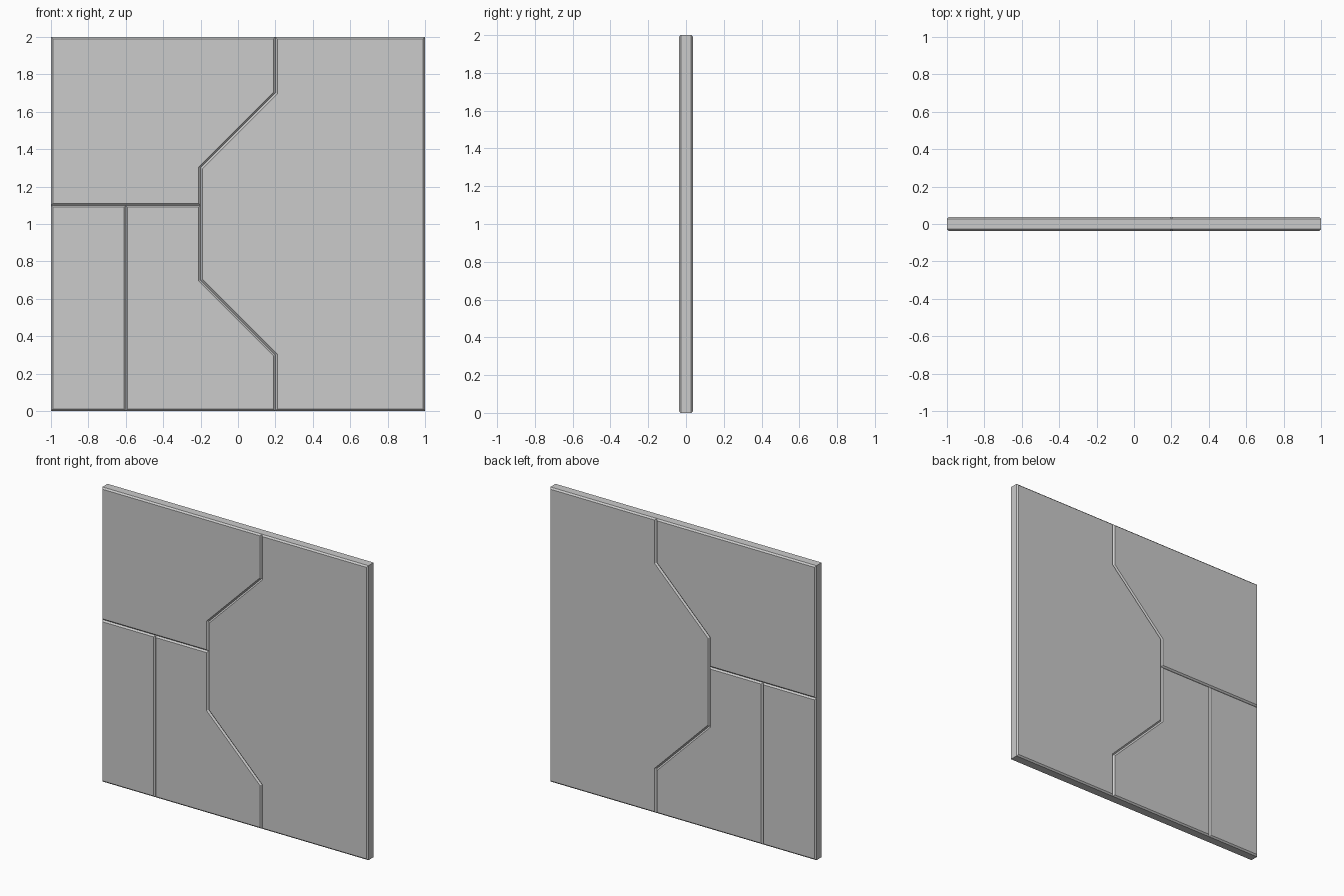
import bpy
import bmesh

if "Cube" in bpy.data.objects:
    bpy.data.objects.remove(bpy.data.objects["Cube"])

HALF = 0.0375   # half of the wall thickness
BEVEL = 0.01    # chamfer on front and back rims


def panel(name, outline):
    """Extrude an x-z outline through y and chamfer its front and back rims."""
    bm = bmesh.new()
    face = bm.faces.new([bm.verts.new((x, -HALF, z)) for x, z in outline])
    ext = bmesh.ops.extrude_face_region(bm, geom=[face], use_keep_orig=True)
    verts = [g for g in ext["geom"] if isinstance(g, bmesh.types.BMVert)]
    bmesh.ops.translate(bm, verts=verts, vec=(0, 2 * HALF, 0))
    bmesh.ops.recalc_face_normals(bm, faces=bm.faces[:])
    # only rim edges, so neighbouring panels stay flush and form V grooves
    rim = [e for e in bm.edges if abs(e.verts[0].co.y - e.verts[1].co.y) < 1e-5]
    bmesh.ops.bevel(bm, geom=rim, offset=BEVEL, segments=1, profile=0.5,
                    affect='EDGES')
    bmesh.ops.recalc_face_normals(bm, faces=bm.faces[:])
    mesh = bpy.data.meshes.new(name)
    bm.to_mesh(mesh)
    bm.free()
    obj = bpy.data.objects.new(name, mesh)
    bpy.context.collection.objects.link(obj)
    return obj


# stepped seam between the left panels and the right panel
upper_seam = [(0.2, 2), (0.2, 1.7), (-0.2, 1.3)]
lower_seam = [(-0.2, 0.7), (0.2, 0.3), (0.2, 0)]
SPLIT = 1.1

# large right panel
panel("right_panel", [(1, 0), (1, 2)] + upper_seam + lower_seam)
# left side: one upper panel above two lower panels
panel("upper_left_panel", [(-1, SPLIT), (-1, 2)] + upper_seam + [(-0.2, SPLIT)])
panel("lower_left_panel", [(-1, 0), (-1, SPLIT), (-0.6, SPLIT), (-0.6, 0)])
panel("lower_middle_panel", [(-0.6, 0), (-0.6, SPLIT), (-0.2, SPLIT)] + lower_seam)
